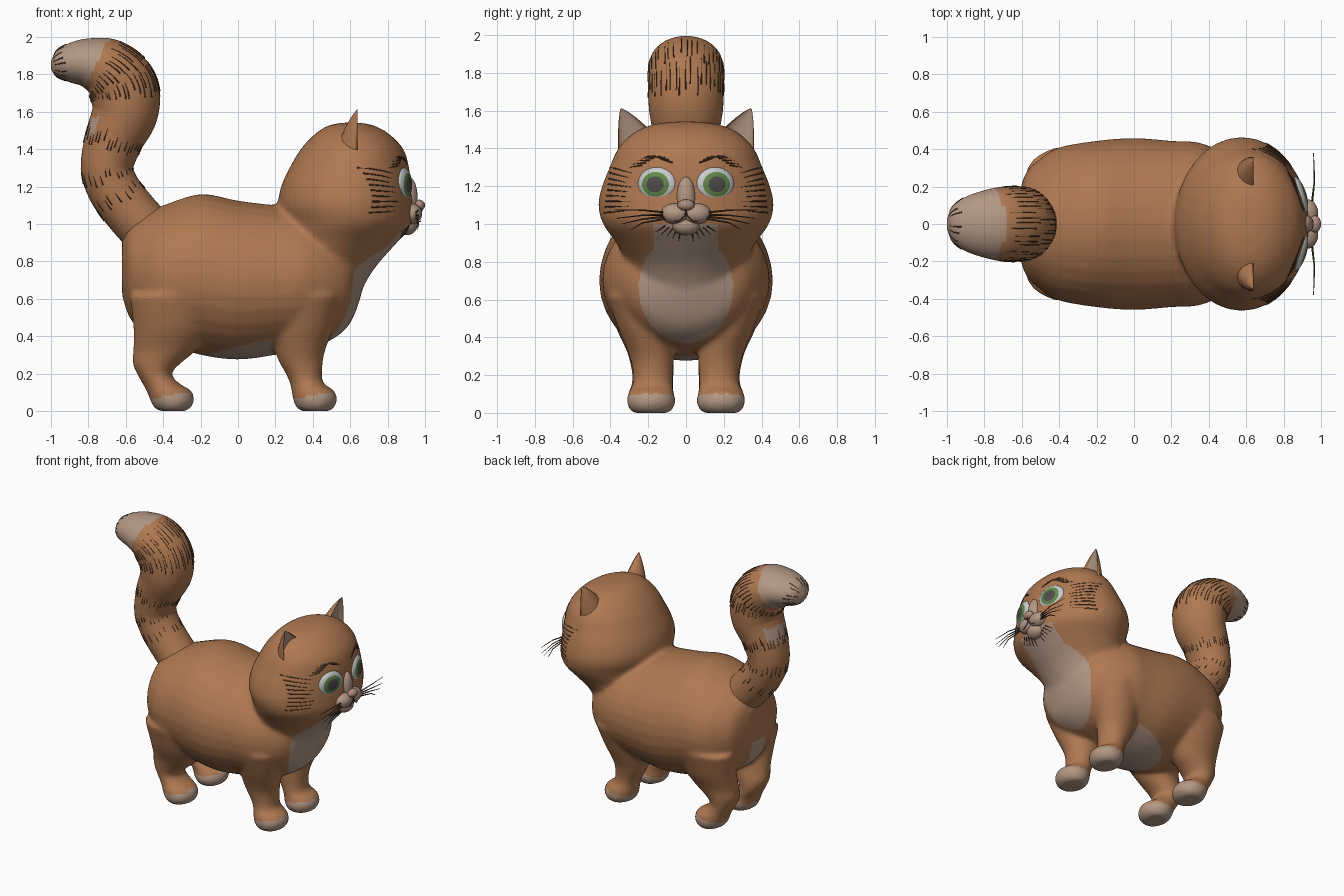
import bpy, bmesh, math, random
from mathutils import Vector as V, Matrix
from mathutils.bvhtree import BVHTree

if "Cube" in bpy.data.objects:
    bpy.data.objects.remove(bpy.data.objects["Cube"])

random.seed(4)
COLOURS = {
    "orange_fur": (0.43, 0.19, 0.083), "pale_fur": (0.45, 0.31, 0.23),
    "eye_white": (0.58, 0.60, 0.60), "eye_green": (0.12, 0.25, 0.07),
    "pupil_dark": (0.08, 0.075, 0.07), "stripe_brown": (0.09, 0.045, 0.02),
    "nose_pink": (0.42, 0.26, 0.20)}
MATS = {}
for key, col in COLOURS.items():
    MATS[key] = bpy.data.materials.new(key)
    MATS[key].diffuse_color = (*col, 1)


def spline(rows, n=6):
    """Catmull-Rom rows of numbers."""
    out = []
    for i in range(len(rows) - 1):
        quad = [rows[max(i - 1, 0)], rows[i], rows[i + 1], rows[min(i + 2, len(rows) - 1)]]
        for k in range(n):
            t = k / n
            out.append([0.5 * (2 * b + (c - a) * t + (2 * a - 5 * b + 4 * c - d) * t * t
                               + (3 * b - a - 3 * c + d) * t ** 3) for a, b, c, d in zip(*quad)])
    return out + [list(rows[-1])]


def ring(c, u, v, n=32):
    return [V(c) + V(u) * math.cos(a) + V(v) * math.sin(a)
            for a in (2 * math.pi * k / n for k in range(n))]


def add_loft(bm, rings):
    vs = [[bm.verts.new(p) for p in r] for r in rings]
    n = len(rings[0])
    for a, b in zip(vs, vs[1:]):
        for k in range(n):
            bm.faces.new((a[k], a[(k + 1) % n], b[(k + 1) % n], b[k]))
    bm.faces.new(vs[0][::-1])
    bm.faces.new(vs[-1])


def add_ellipsoid(bm, c, r):
    bmesh.ops.create_uvsphere(bm, u_segments=24, v_segments=16, radius=1,
                              matrix=Matrix.Translation(c) @ Matrix.Diagonal((*r, 1)))


def finish(name, bm, mats):
    bmesh.ops.recalc_face_normals(bm, faces=bm.faces)
    me = bpy.data.meshes.new(name)
    bm.to_mesh(me)
    bm.free()
    ob = bpy.data.objects.new(name, me)
    bpy.context.collection.objects.link(ob)
    for m in mats:
        me.materials.append(MATS[m])
    me.shade_smooth()
    return ob


def bake(ob):
    bpy.context.view_layer.update()
    dg = bpy.context.evaluated_depsgraph_get()
    return bpy.data.meshes.new_from_object(ob.evaluated_get(dg))


# ---- body, head and legs, fused into one smooth skin
bm = bmesh.new()
torso = [(-.62, .62, .92, .13), (-.58, .50, 1.0, .27), (-.5, .41, 1.06, .35), (-.4, .36, 1.10, .41),
         (-.2, .30, 1.16, .445), (0, .275, 1.125, .46), (.2, .30, 1.10, .445), (.35, .33, 1.08, .435),
         (.5, .38, 1.02, .37), (.6, .47, .92, .28), (.66, .62, .8, .12)]
add_loft(bm, [ring((x, 0, (b + t) / 2), (0, w, 0), (0, 0, (t - b) / 2)) for x, b, t, w in spline(torso)])
head = [(.42, .2, .50, .15), (.5, .15, .60, .23), (.6, .1, .645, .28), (.7, .1, .69, .31),
        (.8, .15, .76, .32), (.9, .22, .85, .37), (1.0, .24, .93, .44), (1.1, .215, .935, .465),
        (1.2, .23, .925, .445), (1.3, .275, .915, .405), (1.4, .335, .885, .36),
        (1.48, .41, .81, .28), (1.525, .48, .73, .18), (1.542, .56, .65, .06)]
add_loft(bm, [ring(((a + b) / 2, 0, z), ((b - a) / 2, 0, 0), (0, w, 0)) for z, a, b, w in spline(head)])
front_leg = [(0, .34, .49, .09, .28), (.02, .31, .515, .07, .30), (.06, .295, .53, .055, .315),
             (.11, .285, .515, .065, .305), (.145, .28, .46, .07, .285), (.2, .255, .45, .07, .28),
             (.3, .205, .46, .065, .30), (.45, .19, .51, .09, .36), (.62, .2, .55, .12, .42)]
back_leg = [(0, -.42, -.28, .09, .28), (.02, -.45, -.25, .07, .30), (.06, -.47, -.235, .055, .315),
            (.11, -.49, -.25, .065, .305), (.145, -.51, -.31, .065, .29), (.2, -.54, -.355, .065, .285),
            (.26, -.565, -.30, .065, .295), (.33, -.56, -.22, .07, .315), (.45, -.56, -.15, .08, .37),
            (.62, -.58, -.1, .1, .42)]
for leg in (front_leg, back_leg):
    for s in (1, -1):
        add_loft(bm, [ring(((a + b) / 2, s * (c + d) / 2, z), ((b - a) / 2, 0, 0), (0, (d - c) / 2, 0))
                      for z, a, b, c, d in spline(leg)])
body = finish("body", bm, ["orange_fur", "pale_fur"])
mod = body.modifiers.new("fuse", "REMESH")
mod.mode, mod.voxel_size = "VOXEL", 0.015
mod = body.modifiers.new("soften", "SMOOTH")
mod.factor, mod.iterations = 0.5, 10
skin = bake(body)
body.modifiers.clear()
body.data = skin
skin.materials.clear()
for m in ("orange_fur", "pale_fur"):
    skin.materials.append(MATS[m])
skin.shade_smooth()


def is_pale(c, n):
    x, y, z = c.x, abs(c.y), c.z
    paw = z < 0.085 + 0.02 * n.x
    belly = z < 0.345 + 0.25 * x and -0.26 < x < 0.19
    bib = x > 0.45 and n.x > 0 and (y / .25) ** 2 + ((z - .66) / .29) ** 2 < 1
    throat = x > 0.6 and n.x > -0.2 and y < .17 and .78 < z < 1.0
    rump = x < -0.5 and y < .08 and .42 < z < .66
    return paw or belly or bib or throat or rump


for p in skin.polygons:
    p.material_index = int(is_pale(p.center, p.normal))
tree = BVHTree.FromPolygons([v.co for v in skin.vertices], [list(p.vertices) for p in skin.polygons])

# ---- tail swept along a bent path (x, z, radius in side view, radius in y)
path = [(-.48, .96, .14, .15), (-.57, 1.06, .14, .15), (-.66, 1.18, .14, .15), (-.70, 1.3, .14, .155),
        (-.665, 1.45, .155, .17), (-.605, 1.6, .178, .195), (-.615, 1.73, .187, .20),
        (-.70, 1.825, .17, .20), (-.8, 1.86, .135, .18), (-.9, 1.86, .105, .145),
        (-.97, 1.85, .07, .095), (-1.0, 1.848, .02, .025)]
rows = spline(path, 8)
rings = []
for i, (x, z, r, w) in enumerate(rows):
    a, b = rows[max(i - 1, 0)], rows[min(i + 1, len(rows) - 1)]
    t = V((b[0] - a[0], 0, b[1] - a[1])).normalized()
    rings.append(ring((x, 0, z), V((t.z, 0, -t.x)) * r, (0, w, 0), 48))
bm = bmesh.new()
add_loft(bm, rings)
tail = finish("tail", bm, ["orange_fur", "pale_fur"])
for p in tail.data.polygons:
    c = p.center
    tip = c.z > 1.68 and c.x + .70 < (c.z - 1.97) * .5
    patch = 1.46 < c.z < 1.57 and p.normal.x < -0.75
    p.material_index = int(tip or patch)

# ---- ears: cupped cones with a pale inside
for s, side in ((1, "left"), (-1, "right")):
    base, up = V((.64, .275 * s, 1.435)), V((.0, .07 * s, .175))
    wide, deep = V((0, .79 * s, -.61)) * .105, V((-.10, 0, 0))
    rings = []
    for t in (-.35, -.1, .15, .35, .55, .72, .86, .95, 1.0):
        w = max(.06, (1 - t) ** .75)
        rings.append([base + up * t + wide * w * math.cos(a)
                      + deep * w * (math.sin(a) if a < math.pi else -.4 * math.sin(a))
                      for a in (2 * math.pi * k / 24 for k in range(24))])
    bm = bmesh.new()
    add_loft(bm, rings)
    bm.faces.ensure_lookup_table()
    for i, f in enumerate(bm.faces):
        f.material_index = int(i < 24 * 7 and 13 < i % 24 < 22)
    finish(side + "_ear", bm, ["orange_fur", "pale_fur"])

    # ---- eyes: flattened balls, iris and pupil picked by distance from the pole
    ang = math.radians(17)
    n, t = V((math.cos(ang), math.sin(ang) * s, 0)), V((-math.sin(ang), math.cos(ang) * s, 0))
    rot = Matrix((t, (0, 0, 1), n)).transposed().to_4x4()
    bm = bmesh.new()
    bmesh.ops.create_uvsphere(bm, u_segments=40, v_segments=40, radius=1)
    for f in bm.faces:
        c = f.calc_center_median()
        d = math.hypot(c.x, c.y)
        f.material_index = 0 if c.z < 0 or d > .68 else (1 if d > .46 else 2)
    bmesh.ops.transform(bm, verts=bm.verts, matrix=Matrix.Translation((.882, .153 * s, 1.21)) @ rot
                        @ Matrix.Diagonal((.105, .092, .04, 1)))
    finish(side + "_eye", bm, ["eye_white", "eye_green", "pupil_dark"])

# ---- muzzle and nose
bm = bmesh.new()
for s in (1, -1):
    add_ellipsoid(bm, (.925, .055 * s, 1.055), (.06, .078, .055))
add_ellipsoid(bm, (.90, 0, .995), (.06, .075, .055))
add_ellipsoid(bm, (.915, 0, 1.14), (.045, .05, .11))
finish("muzzle", bm, ["pale_fur"])
bm = bmesh.new()
add_ellipsoid(bm, (.968, 0, 1.10), (.032, .045, .03))
finish("nose", bm, ["nose_pink"])


def strokes(name, lines, r):
    """Thin tapered hairs along lists of points."""
    cu = bpy.data.curves.new(name, "CURVE")
    cu.dimensions, cu.bevel_depth, cu.bevel_resolution = "3D", r, 0
    for pts in lines:
        sp = cu.splines.new("POLY")
        sp.points.add(len(pts) - 1)
        for i, p in enumerate(pts):
            sp.points[i].co = (*p, 1)
            sp.points[i].radius = 1 - .7 * i / (len(pts) - 1)
    tmp = bpy.data.objects.new(name + "_curve", cu)
    bpy.context.collection.objects.link(tmp)
    me = bake(tmp)
    bpy.data.objects.remove(tmp)
    me.materials.clear()
    me.materials.append(MATS["stripe_brown"])
    bpy.context.collection.objects.link(bpy.data.objects.new(name, me))


def on_face(y0, z0, y1, z1):
    hits = [tree.ray_cast(V((2, y0 + (y1 - y0) * k / 5, z0 + (z1 - z0) * k / 5)), V((-1, 0, 0)))[0]
            for k in range(6)]
    return [h for h in hits if h and h.x > 0.4]


# ---- whiskers, mouth line, brow and cheek strokes
whiskers, marks, mouth = [], [], []
for s in (1, -1):
    for z0, z1, y1 in ((1.06, 1.075, .38), (1.05, 1.03, .37), (1.04, 1.0, .34), (1.03, .97, .29)):
        whiskers.append([(.95, .1 * s, z0), (.965, .23 * s, (z0 + z1) / 2 + .006), (.96, y1 * s, z1)])
    mouth.append([(.985, 0, 1.08), (.972, .004 * s, 1.045), (.975, .04 * s, 1.012), (.955, .085 * s, 1.018)])
    for i in range(9):
        y, z = .07 + .02 * i, 1.325 + .03 * math.sin(i * .45)
        marks.append(on_face(y * s, z, (y + .07) * s, z + .02 - .004 * i))
    for i in range(9):
        z = 1.30 - .03 * i
        marks.append(on_face((.40 + .004 * i) * s, z, (.29 + .015 * (i % 3)) * s, z - .03 + .005 * i))
    for i in range(5):
        marks.append(on_face((.03 + .02 * i) * s, .96 + .008 * i, (.04 + .03 * i) * s, .91 + .012 * i))
strokes("whiskers", whiskers, .006)
strokes("mouth_line", mouth, .005)
strokes("face_marks", [m for m in marks if len(m) > 1], .005)

# ---- tail stripes: rings of short hairs lying on the tail
hairs = []
for start, count, length in ((12, 20, 4), (20, 26, 4), (30, 40, 4), (45, 44, 6), (51, 40, 7), (74, 16, 9)):
    for k in range(count):
        a = 2 * math.pi * (k + random.uniform(-.3, .3)) / count
        i0 = start + random.randint(-1, 1)
        line = []
        for i in range(i0, i0 + length):
            j, q = min(i, len(rows) - 1), rows[max(min(i, len(rows) - 1) - 1, 0)]
            b = rows[min(j + 1, len(rows) - 1)]
            t = V((b[0] - q[0], 0, b[1] - q[1])).normalized()
            x, z, r, w = rows[j]
            line.append(V((x, 0, z)) + V((t.z, 0, -t.x)) * r * math.cos(a) + V((0, w, 0)) * math.sin(a))
        hairs.append(line)
strokes("tail_stripes", hairs, .004)

for m in bpy.data.materials:
    if m.users and not m.is_grease_pencil:
        m.use_nodes = True
        m.node_tree.nodes["Principled BSDF"].inputs["Base Color"].default_value = m.diffuse_color
